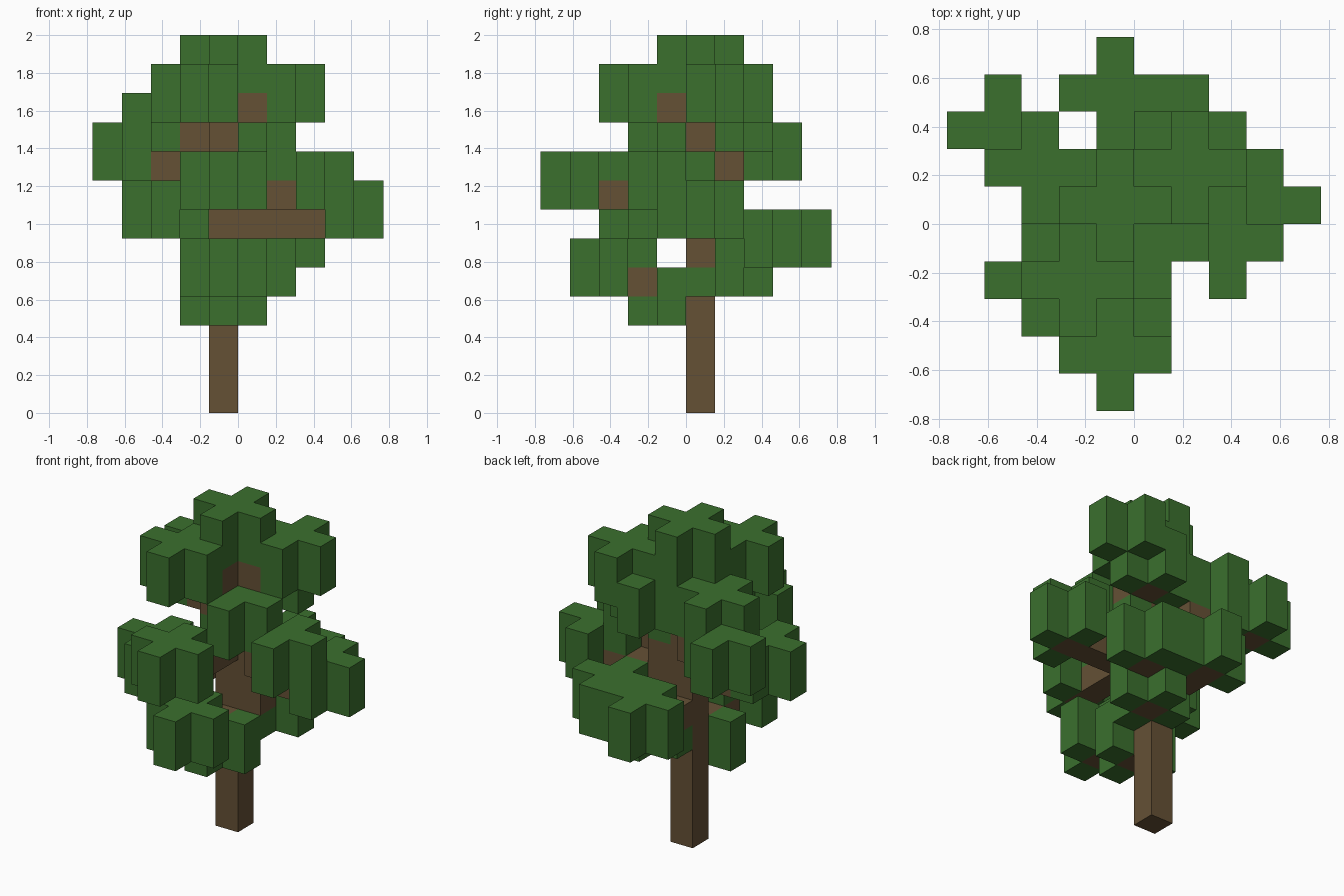
import bpy
import bmesh
from mathutils import Vector

cube = bpy.data.objects.get("Cube")
if cube:
    bpy.data.objects.remove(cube, do_unlink=True)

U = 2 / 13            # edge of one block
TRUNK = (-1, 0)       # trunk column
TRUNK_TOP = 11


def make_material(name, color):
    mat = bpy.data.materials.new(name)
    mat.use_nodes = True
    mat.diffuse_color = color
    bsdf = mat.node_tree.nodes["Principled BSDF"]
    bsdf.inputs["Base Color"].default_value = color
    bsdf.inputs["Roughness"].default_value = 0.9
    return mat


bark = make_material("bark_brown", (0.130, 0.082, 0.036, 1))
leaf = make_material("leaf_green", (0.043, 0.160, 0.027, 1))

# Leaf clumps: centre column and lowest layer
CLUMPS = {
    "top_leaves": (-1, 0, 11),
    "upper_front_right_leaves": (-2, -2, 10),
    "upper_back_left_leaves": (1, 1, 10),
    "upper_back_leaves": (0, 1, 9),
    "upper_right_leaves": (-3, 1, 9),
    "middle_front_leaves": (0, -1, 8),
    "middle_back_right_leaves": (-4, 2, 8),
    "outer_front_leaves": (-1, -4, 7),
    "middle_left_leaves": (2, -1, 7),
    "outer_left_leaves": (3, 0, 6),
    "middle_right_leaves": (-3, -2, 6),
    "low_back_leaves": (-1, 3, 5),
    "low_back_left_leaves": (1, 2, 5),
    "lower_back_leaves": (0, 1, 4),
    "lower_front_leaves": (-1, -3, 4),
    "lowest_leaves": (-1, -1, 3),
}


def branch_cells(cx, cy, z):
    """Stepped line of blocks from the trunk to the clump centre."""
    dx, dy = cx - TRUNK[0], cy - TRUNK[1]
    steps = max(abs(dx), abs(dy))
    return {(TRUNK[0] + round(dx * i / steps), TRUNK[1] + round(dy * i / steps), z)
            for i in range(1, steps + 1)}


def clump_cells(cx, cy, z):
    """Plus-shaped clump, two blocks tall."""
    plus = [(0, 0), (1, 0), (-1, 0), (0, 1), (0, -1)]
    return {(cx + dx, cy + dy, z + h) for dx, dy in plus for h in (0, 1)}


# Gather blocks; wood takes precedence over leaves
parts = {"trunk": ({(*TRUNK, z) for z in range(TRUNK_TOP)}, bark)}
branches = {(-1, -1, 9), (0, 0, 9), (0, 0, 5)}   # rising joints
for name, (cx, cy, z) in CLUMPS.items():
    if (cx, cy) != TRUNK:
        branches |= branch_cells(cx, cy, z)
parts["branches"] = (branches - parts["trunk"][0], bark)
filled = parts["trunk"][0] | branches
for name, spec in CLUMPS.items():
    cells = clump_cells(*spec) - filled
    filled |= cells
    parts[name] = (cells, leaf)


def build(name, cells, mat):
    """Outer skin of a group of blocks, with flat areas merged."""
    bm = bmesh.new()
    for cell in cells:
        centre = Vector(cell) + Vector((0.5, 0.5, 0.5))
        for axis in range(3):
            for sign in (-1, 1):
                n = Vector((0, 0, 0))
                n[axis] = sign
                if tuple(int(c + d) for c, d in zip(cell, n)) in filled:
                    continue
                a = Vector((0, 0, 0))
                a[(axis + 1) % 3] = 0.5
                b = n.cross(a)
                mid = centre + n / 2
                bm.faces.new([bm.verts.new((mid + o) * U)
                              for o in (a + b, b - a, -a - b, a - b)])
    bmesh.ops.remove_doubles(bm, verts=bm.verts, dist=U / 100)
    bmesh.ops.dissolve_limit(bm, angle_limit=0.01, verts=bm.verts, edges=bm.edges)
    mesh = bpy.data.meshes.new(name)
    bm.to_mesh(mesh)
    bm.free()
    mesh.materials.append(mat)
    bpy.context.scene.collection.objects.link(bpy.data.objects.new(name, mesh))


for name, (cells, mat) in parts.items():
    build(name, cells, mat)
